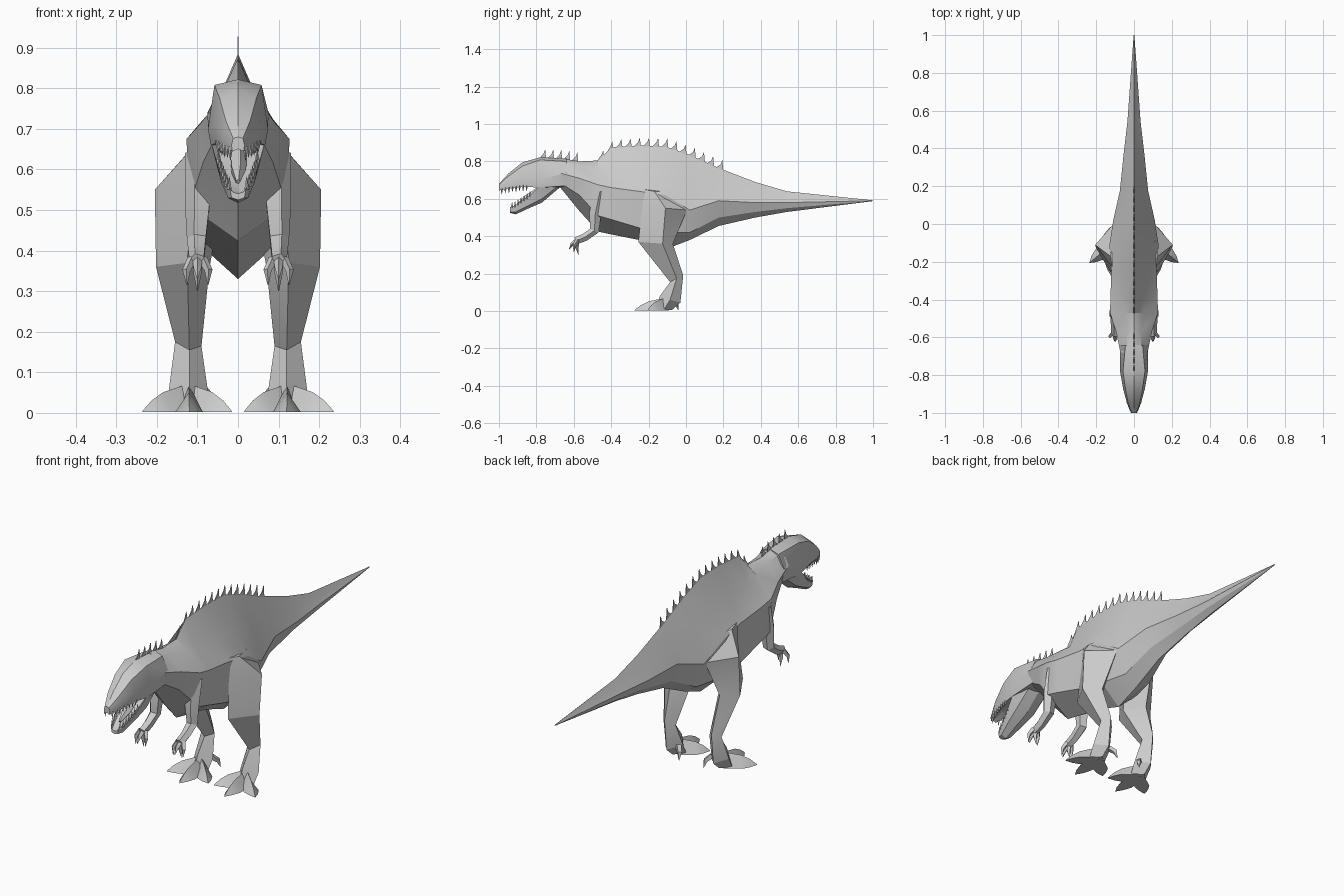
import bpy, bmesh, math
from mathutils import Vector

old = bpy.data.objects.get("Cube")
if old:
    bpy.data.objects.remove(old, do_unlink=True)

GREY = (0.6, 0.6, 0.6, 1)
skin = bpy.data.materials.new("grey_skin")
skin.use_nodes = True
skin.diffuse_color = GREY
skin.node_tree.nodes["Principled BSDF"].inputs["Base Color"].default_value = GREY


def finish(name, bm, mirrored=False):
    bmesh.ops.recalc_face_normals(bm, faces=bm.faces)
    mesh = bpy.data.meshes.new(name)
    bm.to_mesh(mesh)
    bm.free()
    mesh.materials.append(skin)
    obj = bpy.data.objects.new(name, mesh)
    bpy.context.collection.objects.link(obj)
    if mirrored:
        obj.modifiers.new("mirror", "MIRROR").use_mirror_merge = False
    bpy.ops.object.select_all(action="DESELECT")
    obj.select_set(True)
    bpy.context.view_layer.objects.active = obj
    bpy.ops.object.shade_smooth_by_angle(angle=math.radians(22))
    return obj


def loft(bm, rings):
    """Skin a row of equal rings and cap both ends."""
    loops = [[bm.verts.new(p) for p in ring] for ring in rings]
    for a, b in zip(loops, loops[1:]):
        for i in range(len(a)):
            j = (i + 1) % len(a)
            bm.faces.new((a[i], a[j], b[j], b[i]))
    bm.faces.new(loops[0])
    bm.faces.new(loops[-1])


def section(y, top, ux, uz, sx, sz, lx, lz, bottom):
    """Symmetric cross-section: ridge, upper edge, side, lower edge, keel."""
    half = [(ux, uz), (sx, sz), (lx, lz)]
    return ([(0, y, top)] + [(x, y, z) for x, z in half] + [(0, y, bottom)]
            + [(-x, y, z) for x, z in reversed(half)])


def tube(bm, path, radii, sides=5):
    pts = [Vector(p) for p in path]
    rings = []
    for i, (p, r) in enumerate(zip(pts, radii)):
        way = (pts[min(i + 1, len(pts) - 1)] - pts[max(i - 1, 0)]).normalized()
        u = Vector((1, 0, 0))
        u = (u - way * u.dot(way)).normalized()
        v = way.cross(u)
        turn = [math.tau * k / sides for k in range(sides)]
        rings.append([p + r * (u * math.cos(t) + v * math.sin(t)) for t in turn])
    loft(bm, rings)


def lerp_row(rows, y):
    """Interpolate rows keyed by their first value."""
    for a, b in zip(rows, rows[1:]):
        if a[0] <= y <= b[0]:
            t = (y - a[0]) / (b[0] - a[0])
            return [p + (q - p) * t for p, q in zip(a, b)]
    return rows[-1]


# Body and tail
body_rows = [
    (-.68, .82, .04, .80, .072, .74, .05, .69, .67),
    (-.57, .80, .035, .785, .095, .71, .085, .62, .535),
    (-.47, .805, .05, .765, .127, .675, .12, .51, .425),
    (-.40, .875, .05, .755, .125, .66, .12, .49, .41),
    (-.25, .885, .065, .735, .12, .64, .115, .445, .38),
    (-.11, .88, .065, .73, .13, .62, .1, .42, .33),
    (.02, .835, .06, .70, .11, .54, .07, .42, .38),
    (.175, .765, .045, .66, .075, .59, .045, .5, .455),
    (.37, .69, .03, .63, .055, .58, .03, .53, .5),
    (.54, .64, .02, .6, .035, .58, .025, .55, .53),
    (1, .592, .002, .591, .002, .59, .002, .589, .588),
]
bm = bmesh.new()
loft(bm, [section(*r) for r in body_rows])
finish("body_and_tail", bm)

# Skull with the upper jaw
skull_rows = [
    (-1, .68, .012, .677, .016, .66, .014, .645, .65),
    (-.95, .735, .03, .72, .037, .69, .035, .655, .665),
    (-.875, .795, .045, .775, .057, .71, .05, .665, .675),
    (-.78, .822, .058, .808, .074, .70, .067, .66, .66),
    (-.64, .815, .045, .80, .075, .74, .065, .67, .66),
]
bm = bmesh.new()
loft(bm, [section(*r) for r in skull_rows])
finish("skull", bm)

# Lower jaw
jaw_rows = [
    (-.94, .54, .014, .545, .02, .555, .016, .53, .525),
    (-.91, .55, .025, .555, .032, .567, .025, .53, .517),
    (-.84, .59, .037, .60, .052, .615, .04, .565, .55),
    (-.77, .65, .05, .655, .07, .68, .05, .6, .58),
    (-.67, .73, .05, .72, .07, .71, .05, .68, .665),
]
bm = bmesh.new()
loft(bm, [section(*r) for r in jaw_rows])
finish("lower_jaw", bm)

# Tongue
bm = bmesh.new()
tube(bm, [(0, -.79, .64), (0, -.85, .6), (0, -.9, .57)], [.022, .02, .006])
finish("tongue", bm)

# Teeth along both jaw rims
bm = bmesh.new()
for i in range(8):
    y = -.985 + i * .019
    row = lerp_row(skull_rows, y)
    x, z = row[6] * .92, row[7]
    tube(bm, [(x, y, z + .008), (x, y, z - .026 + .004 * (i % 2))], [.007, .0005], 4)
for i in range(7):
    y = -.93 + i * .016
    row = lerp_row(jaw_rows, y)
    x, z = row[4] * .9, row[5]
    tube(bm, [(x, y, z - .008), (x, y, z + .024)], [.006, .0005], 4)
finish("teeth", bm, True)

# Flat spines on the head and along the back
bm = bmesh.new()
head_spines = [-.77 + i * .043 for i in range(5)]
back_spines = [-.46 + i * .049 for i in range(14)]
for y in head_spines + back_spines:
    top = lambda v: lerp_row(body_rows if v > -.65 else skull_rows, v)[1]
    outline = [(y - .023, top(y - .023) - .012), (y + .008, top(y) + .02),
               (y + .017, top(y) + .043), (y + .023, top(y + .023) - .012)]
    loft(bm, [[(s, a, b) for a, b in outline] for s in (-.0015, .0015)])
finish("spines", bm)

# Legs: front, outer, back and inner point of each ring
leg_rings = [
    [(.115, -.225, .65), (.125, -.17, .64), (.11, -.09, .64), (.06, -.16, .65)],
    [(.115, -.235, .55), (.205, -.11, .55), (.105, .005, .54), (.04, -.12, .52)],
    [(.125, -.255, .37), (.202, -.125, .36), (.13, -.07, .36), (.07, -.16, .36)],
    [(.12, -.085, .155), (.155, -.05, .175), (.125, -.015, .19), (.09, -.05, .165)],
    [(.12, -.14, .08), (.17, -.085, .06), (.125, -.03, .045), (.075, -.085, .06)],
    [(.12, -.16, .004), (.165, -.12, .004), (.125, -.075, .006), (.08, -.12, .004)],
]
bm = bmesh.new()
loft(bm, leg_rings)
finish("legs", bm, True)


# Toes: humped wedges with pointed claws
def toe(bm, start, tip, width, height):
    a, b = Vector(start), Vector(tip)
    side = (b - a).cross(Vector((0, 0, 1))).normalized() * width
    rings = []
    for t, w, h in [(0, .8, 1.2), (.55, 1, .85), (.8, .6, .5), (1, .04, .06)]:
        p = a.lerp(b, t)
        rings.append([p - side * w, p + Vector((0, 0, height * h)), p + side * w])
    loft(bm, rings)


bm = bmesh.new()
for tip in [(.235, -.205, .002), (.12, -.275, .002), (.016, -.205, .002)]:
    toe(bm, (.122, -.11, .002), tip, .034, .058)
tube(bm, [(.09, -.07, .06), (.07, -.05, .04), (.065, -.04, .005)], [.014, .012, .001], 4)
finish("toes", bm, True)

# Arms with clawed hands
bm = bmesh.new()
tube(bm, [(.095, -.46, .64), (.097, -.485, .52), (.1, -.49, .43), (.1, -.54, .395), (.1, -.59, .375)],
     [.036, .034, .026, .022, .02])
for dx, dy, dz in [(-.026, -.015, -.065), (0, -.04, -.05), (.026, -.015, -.065), (0, .01, -.08)]:
    base = Vector((.1 + dx * .5, -.58, .38))
    end = Vector((.1 + dx, -.585 + dy, .38 + dz))
    knuckle = base.lerp(end, .5) + Vector((dx * .3, -.006, .004))
    tube(bm, [base, knuckle, end], [.012, .01, .001], 4)
finish("arms", bm, True)
